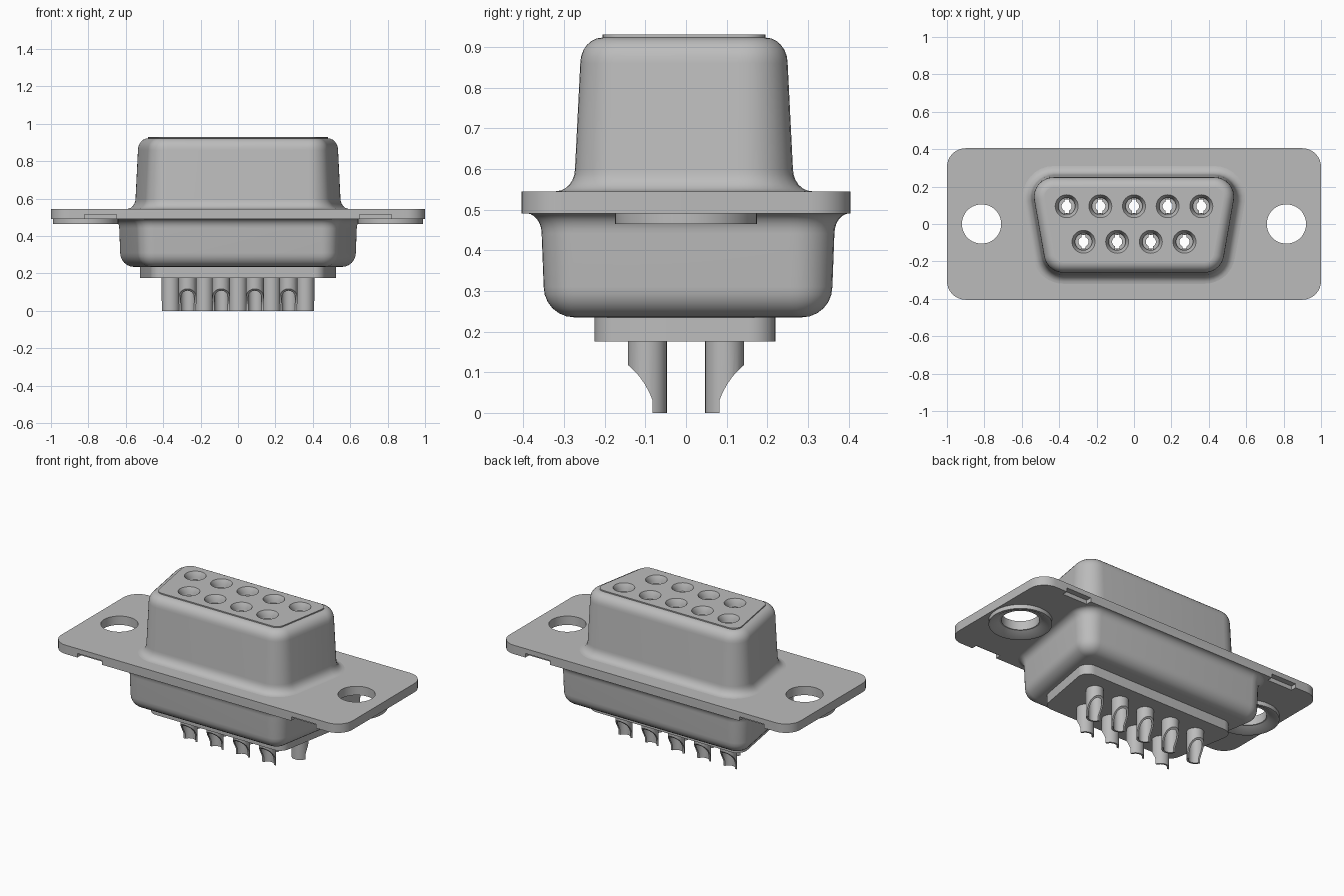
import bpy, bmesh, math
from math import pi, sin, cos, radians

if "Cube" in bpy.data.objects:
    bpy.data.objects.remove(bpy.data.objects["Cube"], do_unlink=True)

# One metal grey for everything
GREY = (0.5, 0.5, 0.5, 1)
metal = bpy.data.materials.new("metal grey")
metal.use_nodes = True
metal.diffuse_color = GREY
metal.node_tree.nodes["Principled BSDF"].inputs["Base Color"].default_value = GREY

SLANT = radians(10)


def make(name, bm):
    bmesh.ops.recalc_face_normals(bm, faces=bm.faces)
    me = bpy.data.meshes.new(name)
    bm.to_mesh(me)
    bm.free()
    me.materials.append(metal)
    ob = bpy.data.objects.new(name, me)
    bpy.context.collection.objects.link(ob)
    return ob


def activate(ob):
    bpy.ops.object.select_all(action='DESELECT')
    ob.select_set(True)
    bpy.context.view_layer.objects.active = ob


def smooth(ob, angle=30):
    activate(ob)
    bpy.ops.object.shade_smooth_by_angle(angle=radians(angle))


def cut(ob, cutter):
    activate(ob)
    mod = ob.modifiers.new("cut", 'BOOLEAN')
    mod.operation, mod.solver, mod.object = 'DIFFERENCE', 'EXACT', cutter
    bpy.ops.object.modifier_apply(modifier=mod.name)
    bpy.data.objects.remove(cutter, do_unlink=True)


def outline(w, y0, y1, r, slant=SLANT, n=8):
    """Rounded outline: arcs of radius r round four centres, narrower at y0."""
    wb = w - (y1 - y0) * math.tan(slant)
    corners = [(w, y1, -slant, pi / 2), (-w, y1, pi / 2, pi + slant),
               (-wb, y0, pi + slant, 1.5 * pi), (wb, y0, 1.5 * pi, 2 * pi - slant)]
    pts = []
    for cx, cy, a, b in corners:
        for i in range(n + 1):
            t = a + (b - a) * i / n
            pts.append((cx + r * cos(t), cy + r * sin(t)))
    return pts


def loft(bm, rings, cap=True):
    rows = [[bm.verts.new((x, y, z)) for x, y in pts] for pts, z in rings]
    n = len(rows[0])
    for a, b in zip(rows, rows[1:]):
        for i in range(n):
            j = (i + 1) % n
            bm.faces.new((a[i], a[j], b[j], b[i]))
    if cap:
        bm.faces.new(rows[0])
        bm.faces.new(rows[-1])


def circle(r, x=0, y=0, n=32):
    return [(x + r * cos(2 * pi * i / n), y + r * sin(2 * pi * i / n)) for i in range(n)]


def lathe(bm, profile, x=0, y=0, cap=True, n=32):
    loft(bm, [(circle(r, x, y, n), z) for r, z in profile], cap)


def box(bm, x0, x1, y0, y1, z0, z1):
    loft(bm, [([(x0, y0), (x1, y0), (x1, y1), (x0, y1)], z) for z in (z0, z1)])


def fillet(r0, z0, dr, dz, start, n=6):
    """Quarter curve of (radius, height) steps; start is 'wall' or 'flat'."""
    out = []
    for i in range(n + 1):
        t = pi / 2 * i / n
        u, v = (1 - cos(t), sin(t)) if start == 'wall' else (sin(t), 1 - cos(t))
        out.append((r0 + dr * u, z0 + dz * v))
    return out


# Mounting flange with two screw holes, edge notches and a middle opening
bm = bmesh.new()
plate = outline(0.9, -0.305, 0.305, 0.1, 0)
loft(bm, [(plate, 0.49), (plate, 0.545)])
flange = make("mounting_flange", bm)
bm = bmesh.new()
mid = outline(0.43, -0.155, 0.145, 0.07)
loft(bm, [(mid, 0.4), (mid, 0.6)])
for s in (-1, 1):
    lathe(bm, [(0.105, 0.4), (0.105, 0.6)], s * 0.815, 0, n=48)
    for t in (-1, 1):
        xs, ys = sorted((s * 0.65, s * 0.82)), sorted((t * 0.37, t * 0.5))
        box(bm, *xs, *ys, 0.4, 0.515)
cut(flange, make("flange_cutter", bm))
smooth(flange)

# Collars under the screw holes
for side, s in (("left", 1), ("right", -1)):
    bm = bmesh.new()
    lathe(bm, [(0.175, 0.495), (0.175, 0.465), (0.16, 0.465), (0.106, 0.495)],
          s * 0.815, 0, cap=False, n=48)
    smooth(make(side + "_hole_collar", bm))

# Upper shell: flared foot, drafted wall, rounded rim
TOP = (0.43, -0.155, 0.145)
bm = bmesh.new()
steps = fillet(0.165, 0.545, -0.047, 0.055, 'flat')
steps += fillet(0.105, 0.86, -0.055, 0.063, 'wall') + [(0.048, 0.923)]
loft(bm, [(outline(*TOP, r), z) for r, z in steps], cap=False)
smooth(make("upper_shell", bm), 40)

# Lower shell: flare at the flange, wall, rounded bottom closing on the insert
LOW = (0.54, -0.26, 0.27)
BASE = (0.465, -0.165, 0.16)
bm = bmesh.new()
steps = fillet(0.133, 0.491, -0.038, -0.05, 'flat')
steps += fillet(0.09, 0.31, -0.075, -0.075, 'wall')
rings = [(outline(*LOW, r), z) for r, z in steps]
loft(bm, rings + [(outline(*BASE, 0.055), 0.235)], cap=False)
smooth(make("lower_shell", bm), 40)

# Insulating insert with nine countersunk passages
bm = bmesh.new()
base, top = outline(*BASE, 0.06), outline(*TOP, 0.05)
loft(bm, [(base, 0.175), (base, 0.3), (top, 0.3001), (top, 0.93)])
insert = make("contact_insert", bm)
SITES = [(0.18 * i, 0.095, 1) for i in range(-2, 3)]
SITES += [(0.18 * i - 0.27, -0.095, -1) for i in range(4)]
bm = bmesh.new()
for x, y, s in SITES:
    lathe(bm, [(0.038, 0.1), (0.038, 0.6), (0.045, 0.6), (0.045, 0.9), (0.067, 0.94)], x, y)
cut(insert, make("passage_cutter", bm))
smooth(insert)

# Slotted socket contact, shared by all sites
bm = bmesh.new()
lathe(bm, [(0.0455, 0.62), (0.0455, 0.885)])
socket = make("socket_contact", bm)
for k in range(2):
    bm = bmesh.new()
    if k:
        box(bm, -0.012, 0.012, -0.06, 0.06, 0.5, 1)
    else:
        lathe(bm, [(0.027, 0.5), (0.027, 1)])
    cut(socket, make("socket_cutter", bm))
smooth(socket)

# Solder cup: tube with its outer side scooped away
bm = bmesh.new()
lathe(bm, [(0.048, 0), (0.048, 0.185)])
cup = make("solder_cup", bm)
bm = bmesh.new()
lathe(bm, [(0.037, -0.05), (0.037, 0.25)])
cut(cup, make("bore_cutter", bm))
scoop = [(0.06, 0.118), (0.048, 0.118), (0.034, 0.105), (0.02, 0.09), (0.006, 0.07),
         (-0.006, 0.048), (-0.013, 0.03), (-0.013, -0.02), (0.06, -0.02)]
bm = bmesh.new()
ends = [[bm.verts.new((x, y, z)) for y, z in scoop] for x in (-0.1, 0.1)]
for i in range(len(scoop)):
    j = (i + 1) % len(scoop)
    bm.faces.new((ends[0][i], ends[0][j], ends[1][j], ends[1][i]))
for e in ends:
    bm.faces.new(e)
cut(cup, make("scoop_cutter", bm))
smooth(cup)

# Place contacts and cups; the front row faces forward
for part in (socket, cup):
    for i, (x, y, s) in enumerate(SITES):
        ob = part if i == 0 else part.copy()
        if i:
            bpy.context.collection.objects.link(ob)
        ob.location = (x, y, 0)
        ob.rotation_euler.z = 0 if s > 0 else pi
